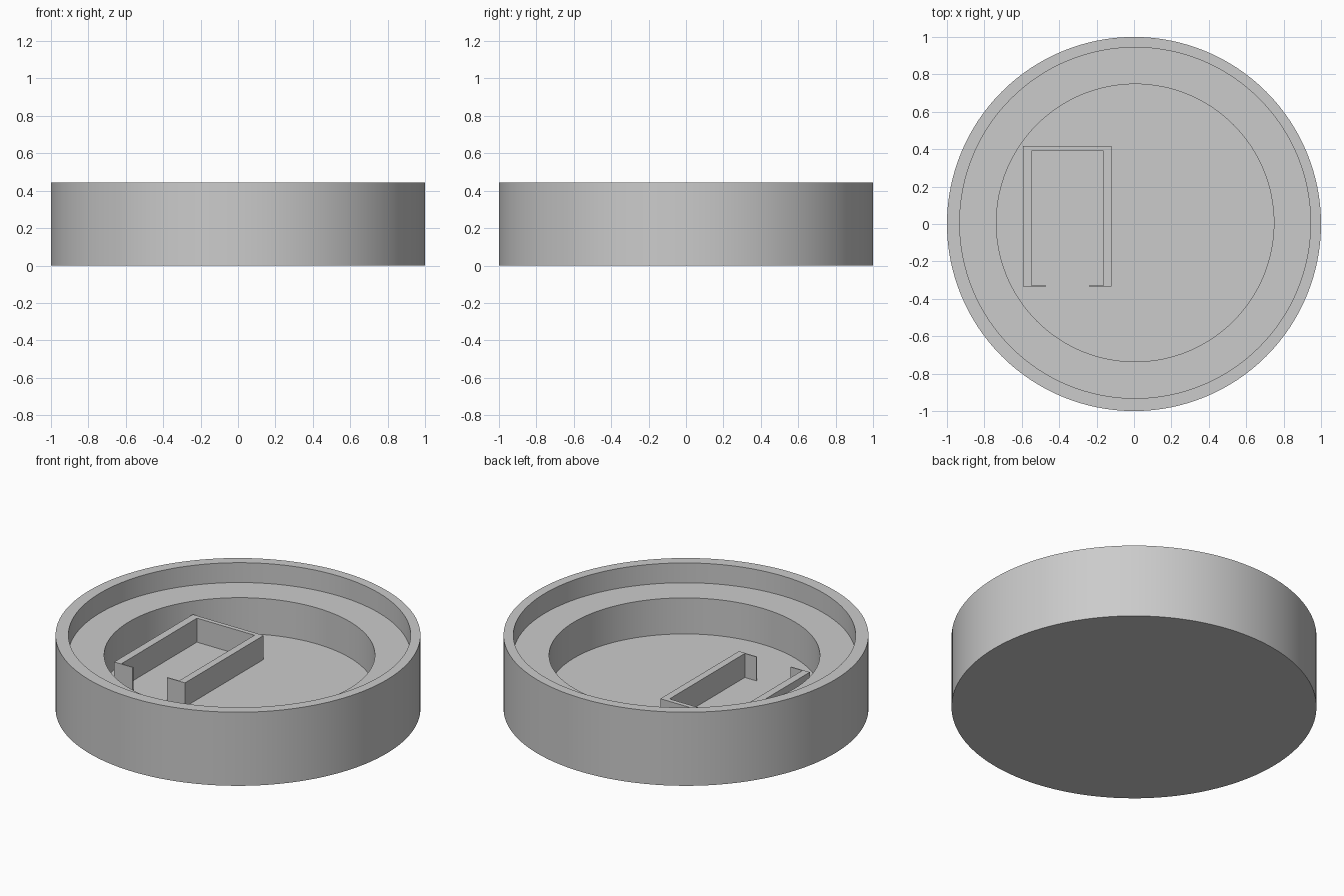
import bpy, bmesh, math

if "Cube" in bpy.data.objects:
    bpy.data.objects.remove(bpy.data.objects["Cube"], do_unlink=True)

grey = bpy.data.materials.new("light_grey")
grey.use_nodes = True
grey.diffuse_color = (0.6, 0.6, 0.6, 1)
grey.node_tree.nodes["Principled BSDF"].inputs["Base Color"].default_value = (0.6, 0.6, 0.6, 1)

SEGMENTS = 128
RIM, LEDGE, FLOOR = 0.445, 0.325, 0.107
BOX_TOP = 0.252


def finish(name, bm):
    bmesh.ops.recalc_face_normals(bm, faces=bm.faces)
    mesh = bpy.data.meshes.new(name)
    bm.to_mesh(mesh)
    bm.free()
    mesh.materials.append(grey)
    obj = bpy.data.objects.new(name, mesh)
    bpy.context.collection.objects.link(obj)
    return obj


# Round dish: radius, height and centre offset of each ring, from base to floor
rings = [(1.0, 0, 0), (1.0, RIM, 0), (0.938, RIM, 0.006),
         (0.938, LEDGE, 0.006), (0.742, LEDGE, 0.006), (0.742, FLOOR, 0.006)]
bm = bmesh.new()
loops = []
for radius, z, shift in rings:
    angles = [math.tau * i / SEGMENTS for i in range(SEGMENTS)]
    loops.append([bm.verts.new((shift + radius * math.cos(a),
                                shift + radius * math.sin(a), z)) for a in angles])
for low, high in zip(loops, loops[1:]):
    for i in range(SEGMENTS):
        j = (i + 1) % SEGMENTS
        bm.faces.new((low[i], low[j], high[j], high[i]))
bm.faces.new(loops[0])
bm.faces.new(loops[-1])
dish = finish("dish", bm)
bpy.ops.object.select_all(action="DESELECT")
dish.select_set(True)
bpy.context.view_layer.objects.active = dish
bpy.ops.object.shade_smooth_by_angle(angle=math.radians(30))

# Open-fronted holder: one outline with thin front lips, extruded up from the floor
left, right, front, back = -0.594, -0.12, -0.335, 0.417
lip = front + 0.006
outline = [(-0.47, front), (left, front), (left, back), (right, back),
           (right, front), (-0.24, front), (-0.24, lip), (-0.163, lip),
           (-0.163, 0.39), (-0.548, 0.39), (-0.548, lip), (-0.47, lip)]
bm = bmesh.new()
base = bm.faces.new([bm.verts.new((x, y, FLOOR)) for x, y in outline])
walls = bmesh.ops.extrude_face_region(bm, geom=[base], use_keep_orig=True)
top = [v for v in walls["geom"] if isinstance(v, bmesh.types.BMVert)]
bmesh.ops.translate(bm, verts=top, vec=(0, 0, BOX_TOP - FLOOR))
finish("holder", bm)
